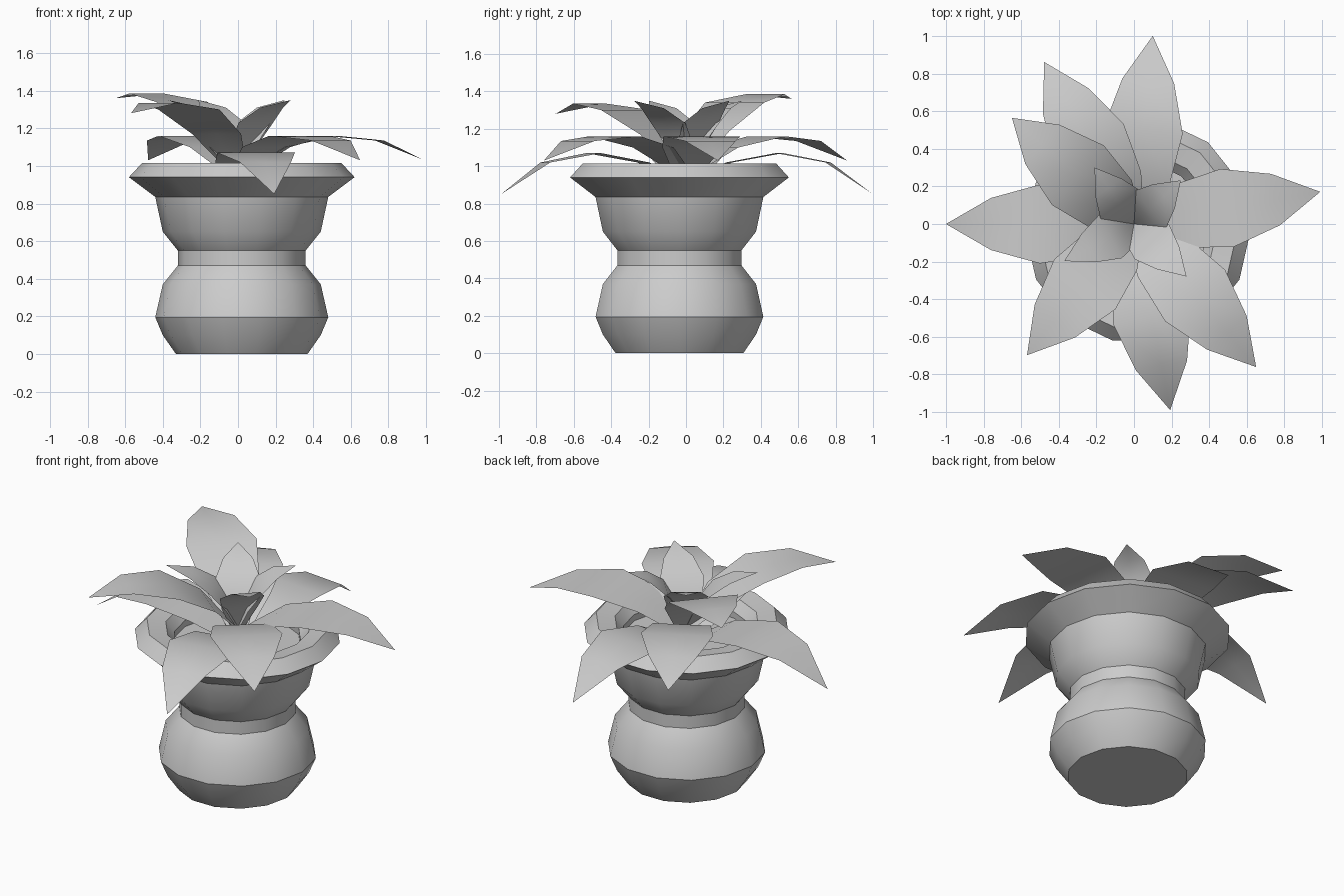
import bpy, bmesh
from math import radians, cos, sin, pi

if "Cube" in bpy.data.objects:
    bpy.data.objects.remove(bpy.data.objects["Cube"])


def finish(name, bm, smooth_angle):
    mesh = bpy.data.meshes.new(name)
    bm.to_mesh(mesh)
    bm.free()
    obj = bpy.data.objects.new(name, mesh)
    bpy.context.collection.objects.link(obj)
    bpy.ops.object.select_all(action='DESELECT')
    obj.select_set(True)
    bpy.context.view_layer.objects.active = obj
    bpy.ops.object.shade_smooth_by_angle(angle=radians(smooth_angle))
    return obj


def lathe(name, profile, sides, center):
    """Turn (radius, z) points around a vertical axis; end rings are capped."""
    bm = bmesh.new()
    rings = []
    for r, z in profile:
        rings.append([bm.verts.new((center[0] + r * cos(2 * pi * i / sides),
                                    center[1] + r * sin(2 * pi * i / sides), z))
                      for i in range(sides)])
    for a, b in zip(rings, rings[1:]):
        for i in range(sides):
            j = (i + 1) % sides
            bm.faces.new((a[i], a[j], b[j], b[i]))
    bm.faces.new(rings[0][::-1])
    bm.faces.new(rings[-1])
    return finish(name, bm, 32)


WIDTHS = (0.3, 0.8, 1.0, 0.66, 0.0)


def leaf(name, angle, length, spine, half_width):
    """Thin arching leaf; spine holds (fraction of length, z) points."""
    a = radians(angle)
    bm = bmesh.new()
    rows = []
    for (t, z), w in zip(spine, WIDTHS):
        r, h = t * length, w * half_width
        sides = (-h, 0, h) if h else (0,)
        rows.append([bm.verts.new((r * cos(a) - s * sin(a),
                                   r * sin(a) + s * cos(a), z)) for s in sides])
    for p, q in zip(rows, rows[1:]):
        for i in (0, 1):
            if len(q) == 1:
                bm.faces.new((p[i], q[0], p[i + 1]))
            else:
                bm.faces.new((p[i], q[i], q[i + 1], p[i + 1]))
    return finish(name, bm, 60)


# Pot with waist, flared rim, inner lip and soil
POT_CENTER = (0.02, -0.035)
lathe("pot", [(0.35, 0), (0.42, 0.10), (0.46, 0.195), (0.42, 0.37), (0.34, 0.47),
              (0.34, 0.55), (0.42, 0.65), (0.46, 0.835), (0.60, 0.94),
              (0.53, 1.015), (0.42, 1.0), (0.37, 0.94), (0.37, 0.90)],
      14, POT_CENTER)

# Leaf layers: spine, half width, then (angle, length) of each leaf
layers = {
    "drooping_leaf": ([(0, 0.90), (0.23, 1.02), (0.5, 1.07), (0.76, 1.02), (1, 0.85)], 0.21,
                      [(180, 1.0), (84.3, 1.005), (-79, 1.008)]),
    "lower_leaf": ([(0, 0.95), (0.23, 1.10), (0.5, 1.16), (0.76, 1.135), (1, 1.03)], 0.21,
                   [(9.8, 1.005), (-49.5, 1.0), (119, 0.985)]),
    "middle_leaf": ([(0, 0.97), (0.2, 1.17), (0.46, 1.30), (0.74, 1.335), (1, 1.28)], 0.21,
                    [(230.8, 0.90)]),
    "upper_leaf": ([(0, 0.98), (0.19, 1.19), (0.46, 1.34), (0.75, 1.385), (1, 1.36)], 0.21,
                   [(139, 0.86)]),
    "inner_leaf": ([(0, 0.98), (0.13, 1.12), (0.34, 1.23), (0.64, 1.31), (1, 1.35)], 0.13,
                   [(-45, 0.395), (125, 0.366), (43, 0.34), (208, 0.42)]),
}
for name, (spine, half_width, leaves) in layers.items():
    for i, (angle, length) in enumerate(leaves):
        leaf(f"{name}_{i + 1}", angle, length, spine, half_width)
